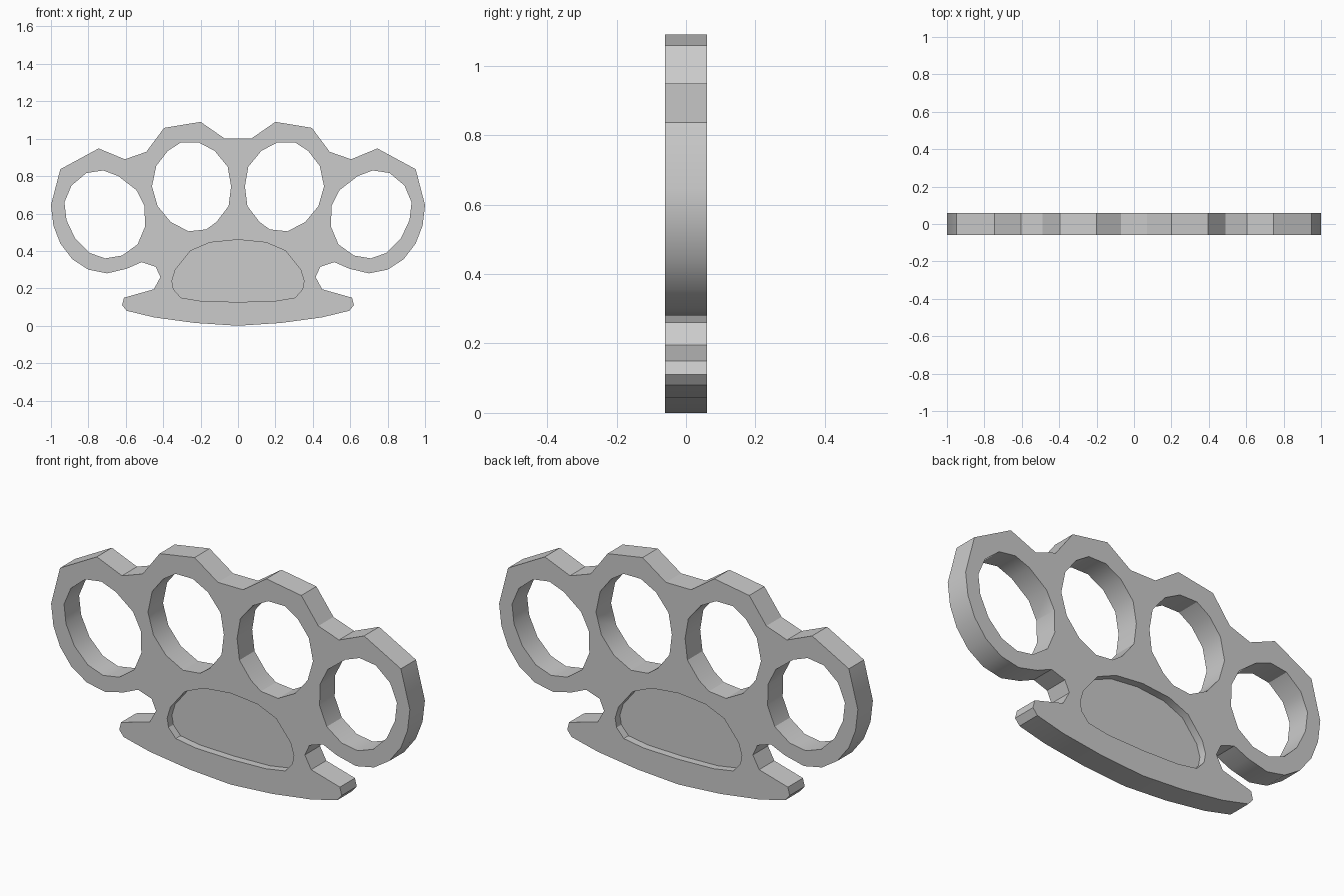
import bpy, bmesh, math

if "Cube" in bpy.data.objects:
    bpy.data.objects.remove(bpy.data.objects["Cube"])

# Right-half profiles as (x, z)
OUTLINE = [(0, 0), (.23, .015), (.45, .045), (.595, .08), (.62, .11), (.61, .15),
           (.45, .195), (.415, .26), (.44, .315), (.515, .34), (.595, .305),
           (.70, .28), (.80, .30), (.885, .355), (.95, .44), (.987, .535),
           (1.0, .645), (.95, .837), (.745, .948), (.605, .89), (.49, .93),
           (.395, 1.058), (.2, 1.09), (.07, 1.0)]
OUTER_HOLE = [(.72, .83), (.64, .80), (.543, .725), (.50, .64), (.497, .53),
              (.537, .435), (.62, .375), (.71, .36), (.795, .39), (.87, .465),
              (.917, .565), (.928, .66), (.89, .75), (.81, .817)]
INNER_HOLE = [(.21, .98), (.125, .935), (.055, .85), (.037, .745), (.05, .64),
              (.115, .555), (.17, .515), (.265, .505), (.36, .555), (.43, .64),
              (.46, .745), (.437, .855), (.375, .935), (.305, .98)]
RECESS = [(0, .127), (.195, .132), (.305, .15), (.345, .195), (.353, .24),
          (.335, .30), (.255, .40), (.15, .445), (0, .46)]


def flip(pts):
    return [(-x, z) for x, z in reversed(pts)]


def closed(half):
    return half + flip([p for p in half if p[0] > 0])


def slabs(name, parts):
    """Extrude each (profile, y0, y1) into one mesh object."""
    bm = bmesh.new()
    for pts, y0, y1 in parts:
        face = bm.faces.new([bm.verts.new((x, y0, z)) for x, z in pts])
        ext = bmesh.ops.extrude_face_region(bm, geom=[face], use_keep_orig=True)
        verts = [v for v in ext["geom"] if isinstance(v, bmesh.types.BMVert)]
        bmesh.ops.translate(bm, verts=verts, vec=(0, y1 - y0, 0))
    bmesh.ops.recalc_face_normals(bm, faces=bm.faces)
    mesh = bpy.data.meshes.new(name)
    bm.to_mesh(mesh)
    bm.free()
    ob = bpy.data.objects.new(name, mesh)
    bpy.context.collection.objects.link(ob)
    return ob


# Solid plate
body = slabs("knuckle_plate", [(closed(OUTLINE), -.06, .06)])

# Four finger holes and a shallow palm recess on each face
parts = []
for hole in (OUTER_HOLE, INNER_HOLE):
    parts += [(hole, -.2, .2), (flip(hole), -.2, .2)]
parts += [(closed(RECESS), -.2, -.022), (closed(RECESS), .022, .2)]
cutter = slabs("hole_cutter", parts)
cutter.hide_render = True

mod = body.modifiers.new("holes", "BOOLEAN")
mod.operation = "DIFFERENCE"
mod.solver = "EXACT"
mod.object = cutter
bpy.context.view_layer.objects.active = body
body.select_set(True)
cutter.select_set(False)
bpy.ops.object.modifier_apply(modifier=mod.name)
bpy.data.objects.remove(cutter)

# Smooth rims, crisp corners
bpy.ops.object.shade_smooth_by_angle(angle=math.radians(30))
